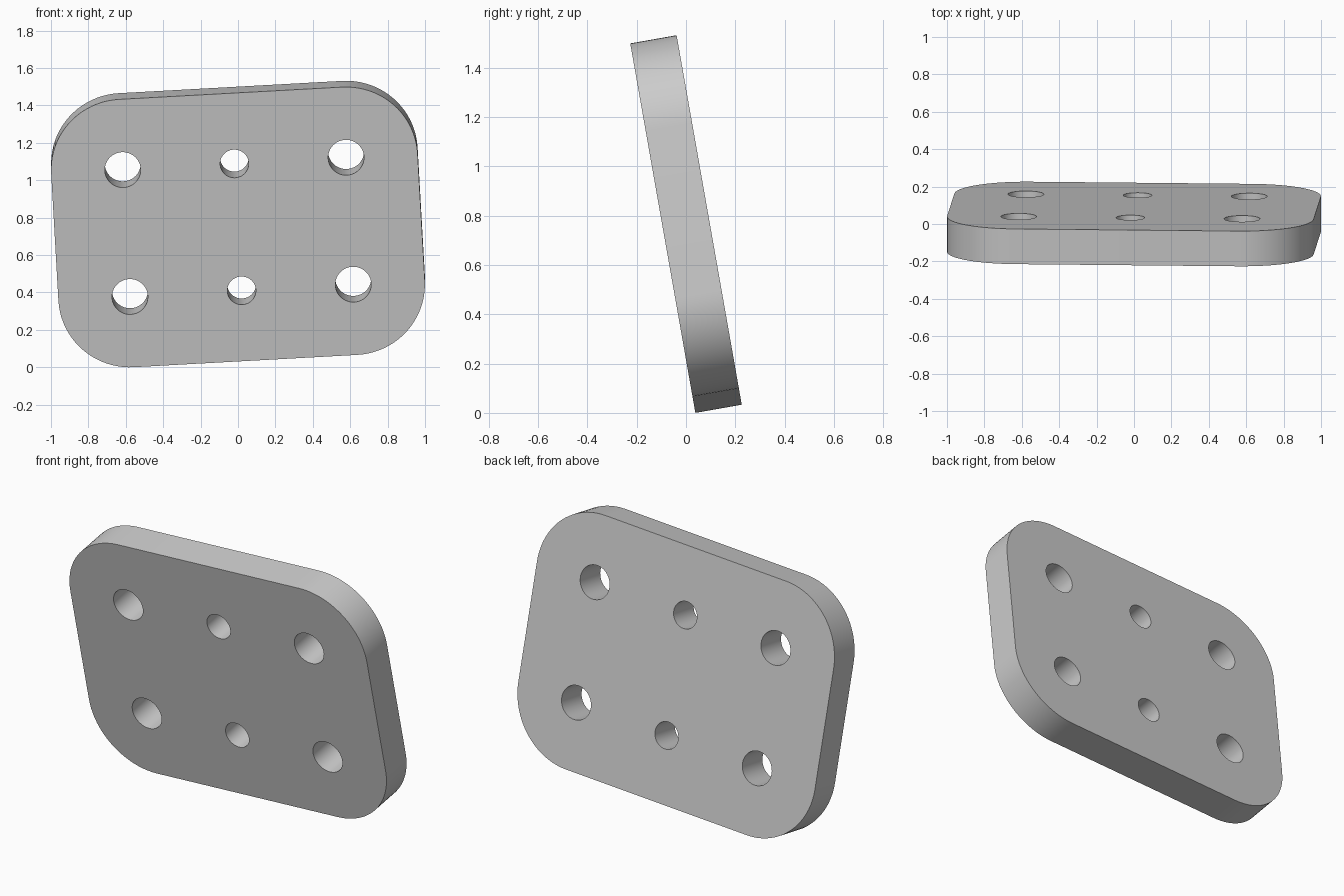
import bpy, bmesh, math
from mathutils import Matrix

cube = bpy.data.objects.get("Cube")
if cube:
    bpy.data.objects.remove(cube, do_unlink=True)

# Plate dimensions: hole spacing also sets the corner centres
HALF_U, HALF_V = 0.598, 0.345
CORNER_R, THICKNESS = 0.383, 0.191
BIG_R, SMALL_R = 0.096, 0.0765
TURN, TILT = math.radians(3.2), math.radians(10)


def arc(cx, cy, r, start, sweep, steps):
    return [(cx + r * math.cos(start + sweep * i / steps),
             cy + r * math.sin(start + sweep * i / steps)) for i in range(steps + 1)]


def add_loop(bm, points):
    verts = [bm.verts.new((x, y, -THICKNESS / 2)) for x, y in points]
    return [bm.edges.new((a, b)) for a, b in zip(verts, verts[1:] + verts[:1])]


bm = bmesh.new()

# Rounded outline
outline = []
for i, (su, sv) in enumerate([(1, 1), (-1, 1), (-1, -1), (1, -1)]):
    outline += arc(su * HALF_U, sv * HALF_V, CORNER_R, i * math.pi / 2, math.pi / 2, 20)
edges = add_loop(bm, outline)

# Two rows of three through holes, the middle ones smaller
for sv in (-1, 1):
    for su in (-1, 0, 1):
        r = BIG_R if su else SMALL_R
        edges += add_loop(bm, arc(su * HALF_U, sv * HALF_V, r, 0, math.tau, 48)[:-1])

# Fill the sheet, then thicken it
bmesh.ops.triangle_fill(bm, use_beauty=True, use_dissolve=False, edges=edges)
result = bmesh.ops.extrude_face_region(bm, geom=bm.faces[:])
top = [g for g in result["geom"] if isinstance(g, bmesh.types.BMVert)]
bmesh.ops.translate(bm, verts=top, vec=(0, 0, THICKNESS))
bmesh.ops.recalc_face_normals(bm, faces=bm.faces[:])

# Stand it up, leaning forward and slightly turned
bm.transform(Matrix.Rotation(math.pi / 2 + TILT, 4, 'X') @ Matrix.Rotation(TURN, 4, 'Z'))
lowest = min(v.co.z for v in bm.verts)
bmesh.ops.translate(bm, verts=bm.verts[:], vec=(0, 0, -lowest))

mesh = bpy.data.meshes.new("mounting_plate")
bm.to_mesh(mesh)
bm.free()
plate = bpy.data.objects.new("mounting_plate", mesh)
bpy.context.collection.objects.link(plate)

# Plain grey finish
grey = bpy.data.materials.new("light_grey")
grey.use_nodes = True
colour = (0.6, 0.6, 0.6, 1)
grey.diffuse_color = colour
grey.node_tree.nodes["Principled BSDF"].inputs["Base Color"].default_value = colour
mesh.materials.append(grey)

bpy.ops.object.select_all(action='DESELECT')
plate.select_set(True)
bpy.context.view_layer.objects.active = plate
bpy.ops.object.shade_smooth_by_angle(angle=math.radians(30))
